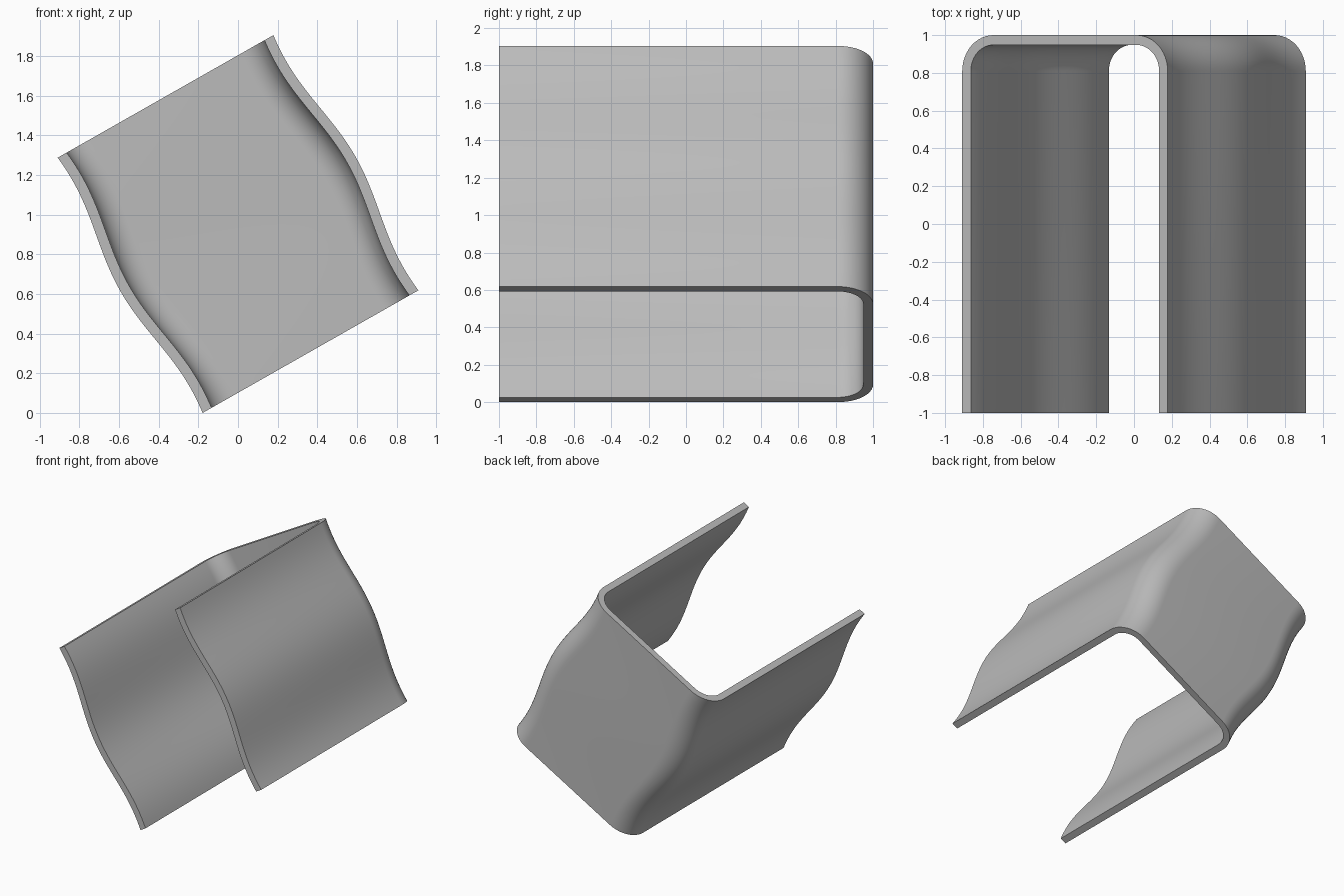
import bpy
import bmesh
import math
from mathutils import Matrix

cube = bpy.data.objects.get("Cube")
if cube:
    bpy.data.objects.remove(cube, do_unlink=True)

THICK, RADIUS = 0.052, 0.19
HALF_LENGTH = 0.74
STATIONS, ARC = 48, 12

grey = bpy.data.materials.new("plain grey")
grey.use_nodes = True
colour = (0.5, 0.5, 0.5, 1)
grey.diffuse_color = colour
grey.node_tree.nodes["Principled BSDF"].inputs["Base Color"].default_value = colour


def half_width(v):
    """Wavy side wall: bulges in the middle, flares slightly at the ends."""
    return 0.65 + 0.033 * math.cos(2 * math.pi * v / 1.2)


def u_path(width, inset):
    """Open U profile with rounded back corners, from left wall to right wall."""
    r = RADIUS - inset
    cx, cy = width - RADIUS, 1 - RADIUS
    half = [(width - inset, -1)]
    for i in range(ARC + 1):
        a = math.pi / 2 * i / ARC
        half.append((cx + r * math.cos(a), cy + r * math.sin(a)))
    return half + [(-x, y) for x, y in reversed(half)]


# Closed wall section repeated along the length of the channel
bm = bmesh.new()
rings = []
for s in range(STATIONS + 1):
    v = HALF_LENGTH * (2 * s / STATIONS - 1)
    w = half_width(v)
    section = u_path(w, 0) + u_path(w, THICK)[::-1]
    rings.append([bm.verts.new((x, y, v)) for x, y in section])

n = len(rings[0])
for a, b in zip(rings, rings[1:]):
    for i in range(n):
        j = (i + 1) % n
        bm.faces.new((a[i], a[j], b[j], b[i]))

# End faces as quad strips between outer and inner wall
for ring in (rings[0], rings[-1]):
    for i in range(n // 2 - 1):
        bm.faces.new((ring[i], ring[i + 1], ring[n - 2 - i], ring[n - 1 - i]))
bmesh.ops.recalc_face_normals(bm, faces=bm.faces)

# Tilt the channel about the front-back axis and rest it on its lower corner
bm.transform(Matrix.Rotation(math.radians(-29.6), 4, "Y"))
lowest = min(p.co.z for p in bm.verts)
bm.transform(Matrix.Translation((0, 0, -lowest)))

mesh = bpy.data.meshes.new("wavy_channel")
bm.to_mesh(mesh)
bm.free()
mesh.materials.append(grey)
channel = bpy.data.objects.new("wavy_channel", mesh)
bpy.context.collection.objects.link(channel)

bpy.ops.object.select_all(action="DESELECT")
channel.select_set(True)
bpy.context.view_layer.objects.active = channel
bpy.ops.object.shade_smooth_by_angle(angle=math.radians(35))
